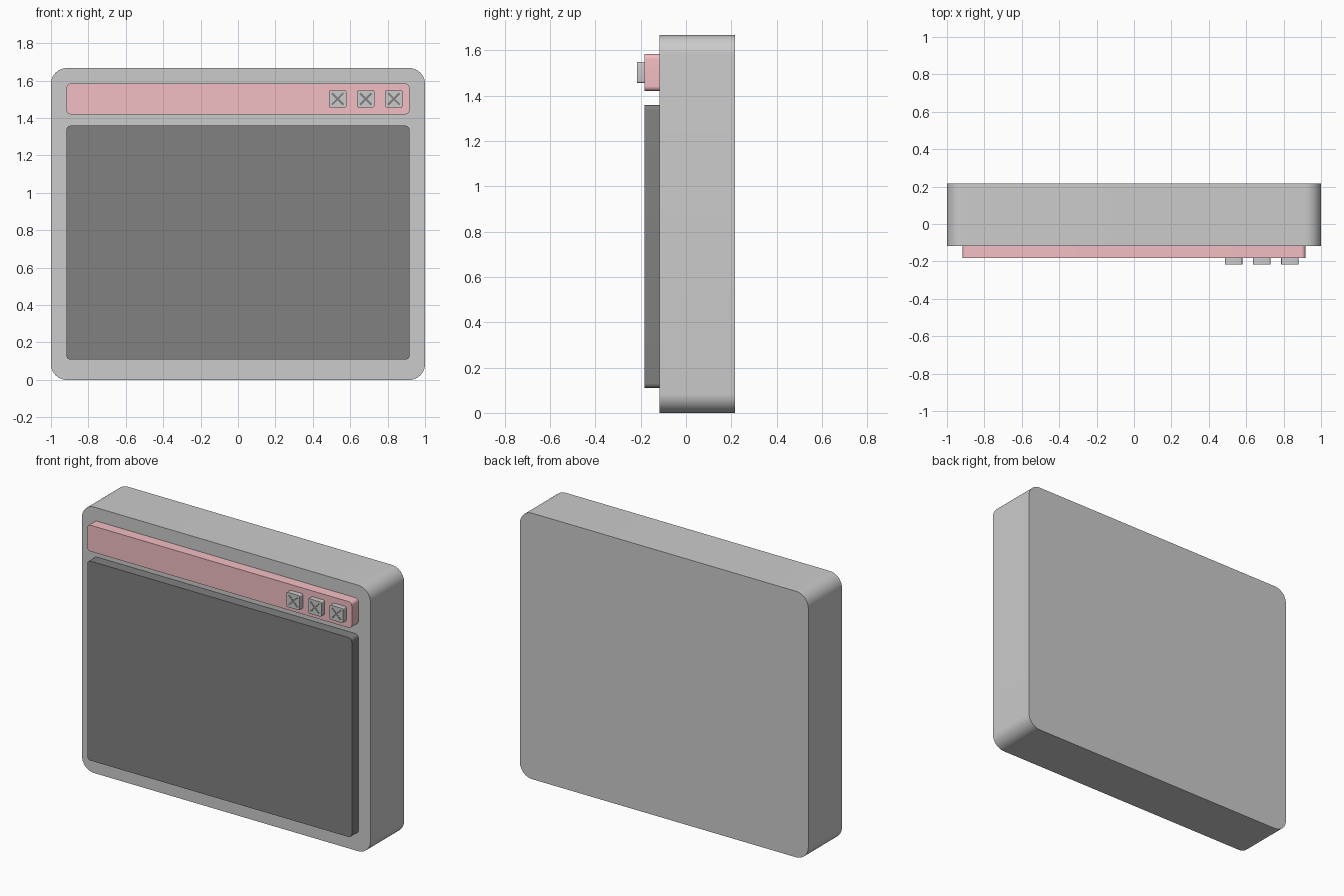
import bpy, bmesh
from math import sin, cos, pi, radians

if "Cube" in bpy.data.objects:
    bpy.data.objects.remove(bpy.data.objects["Cube"])


def material(name, rgb):
    mat = bpy.data.materials.new(name)
    mat.diffuse_color = (*rgb, 1)
    mat.use_nodes = True
    mat.node_tree.nodes["Principled BSDF"].inputs["Base Color"].default_value = mat.diffuse_color
    return mat


def slab(name, outline, y_front, y_back, mat=None):
    """Extrude an x-z outline from y_front to y_back."""
    bm = bmesh.new()
    face = bm.faces.new([bm.verts.new((x, y_front, z)) for x, z in outline])
    ext = bmesh.ops.extrude_face_region(bm, geom=[face], use_keep_orig=True)
    verts = [g for g in ext["geom"] if isinstance(g, bmesh.types.BMVert)]
    bmesh.ops.translate(bm, verts=verts, vec=(0, y_back - y_front, 0))
    bmesh.ops.recalc_face_normals(bm, faces=bm.faces)
    mesh = bpy.data.meshes.new(name)
    bm.to_mesh(mesh)
    bm.free()
    obj = bpy.data.objects.new(name, mesh)
    bpy.context.collection.objects.link(obj)
    if mat:
        mesh.materials.append(mat)
    bpy.ops.object.select_all(action='DESELECT')
    obj.select_set(True)
    bpy.context.view_layer.objects.active = obj
    bpy.ops.object.shade_smooth_by_angle(angle=radians(30))
    return obj


def rounded_rect(cx, cz, w, h, r, seg=8):
    pts = []
    for i, (sx, sz) in enumerate([(1, 1), (-1, 1), (-1, -1), (1, -1)]):
        for k in range(seg + 1):
            a = (i + k / seg) * pi / 2
            pts.append((cx + sx * (w / 2 - r) + r * cos(a),
                        cz + sz * (h / 2 - r) + r * sin(a)))
    return pts


def cross(cx, cz, arm, half):
    """Diagonal X outline."""
    pts = []
    for i in range(4):
        a = pi / 4 + i * pi / 2
        for u, v in [(arm, -half), (arm, half), (half, half)]:
            pts.append((cx + u * cos(a) - v * sin(a), cz + u * sin(a) + v * cos(a)))
    return pts


red = material("red", (0.9, 0.52, 0.55))
dark = material("dark", (0.22, 0.22, 0.22))

# Window body
slab("window_body", rounded_rect(0, 0.8335, 2, 1.667, 0.085, 12), -0.117, 0.217)

# Title bar and screen panel, standing proud of the body
slab("title_bar", rounded_rect(0, 1.502, 1.834, 0.164, 0.022), -0.183, -0.117, red)
slab("screen_panel", rounded_rect(0, 0.734, 1.834, 1.25, 0.022), -0.183, -0.117, dark)

# Three buttons, each with a dark cross
for i, x in enumerate((0.533, 0.683, 0.833), 1):
    slab(f"button_{i}", rounded_rect(x, 1.502, 0.092, 0.092, 0.008, 4), -0.216, -0.183)
    slab(f"button_cross_{i}", cross(x, 1.502, 0.043, 0.005), -0.217, -0.21, dark)
